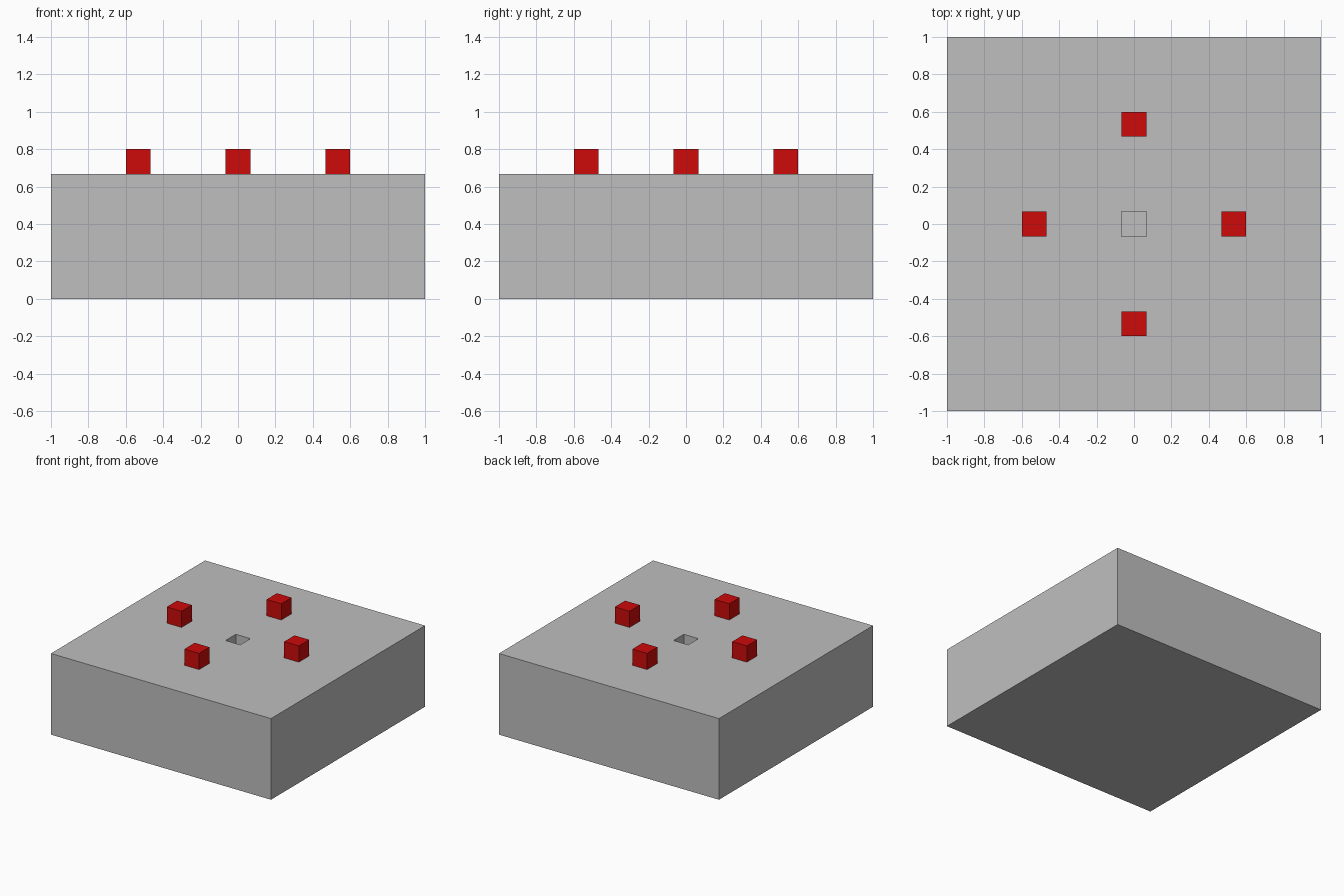
import bpy
import bmesh
from mathutils import Vector

if "Cube" in bpy.data.objects:
    bpy.data.objects.remove(bpy.data.objects["Cube"])

U = 2 / 15  # grid unit: the block is 15 x 15 x 5 units


def material(name, color):
    m = bpy.data.materials.new(name)
    m.diffuse_color = (*color, 1)
    m.use_nodes = True
    m.node_tree.nodes["Principled BSDF"].inputs["Base Color"].default_value = m.diffuse_color
    return m


def box(name, size, base, mat, edit=None):
    """Box standing on the point base, with an optional bmesh edit."""
    bm = bmesh.new()
    bmesh.ops.create_cube(bm, size=1)
    bmesh.ops.scale(bm, vec=size, verts=bm.verts)
    bmesh.ops.translate(bm, vec=(0, 0, size[2] / 2), verts=bm.verts)
    if edit:
        edit(bm)
    mesh = bpy.data.meshes.new(name)
    bm.to_mesh(mesh)
    bm.free()
    mesh.materials.append(mat)
    obj = bpy.data.objects.new(name, mesh)
    obj.location = base
    bpy.context.collection.objects.link(obj)
    return obj


def sink_center(bm):
    """One-unit square pocket in the middle of the top."""
    bm.normal_update()
    top = max(bm.faces, key=lambda f: f.calc_center_median().z)
    bmesh.ops.inset_region(bm, faces=[top], thickness=7 * U, use_even_offset=True)
    pocket = bmesh.ops.extrude_discrete_faces(bm, faces=[top])["faces"][0]
    bmesh.ops.translate(bm, vec=Vector((0, 0, -U)), verts=pocket.verts)
    bm.normal_update()


grey = material("light grey", (0.52, 0.52, 0.52))
red = material("red", (0.61, 0.003, 0.003))

# Main slab with the center pocket
box("base_block", (15 * U, 15 * U, 5 * U), (0, 0, 0), grey, sink_center)

# Four studs around the pocket
for side, x, y in (("right", 4, 0), ("left", -4, 0), ("back", 0, 4), ("front", 0, -4)):
    box(f"{side}_stud", (U, U, U), (x * U, y * U, 5 * U), red)
